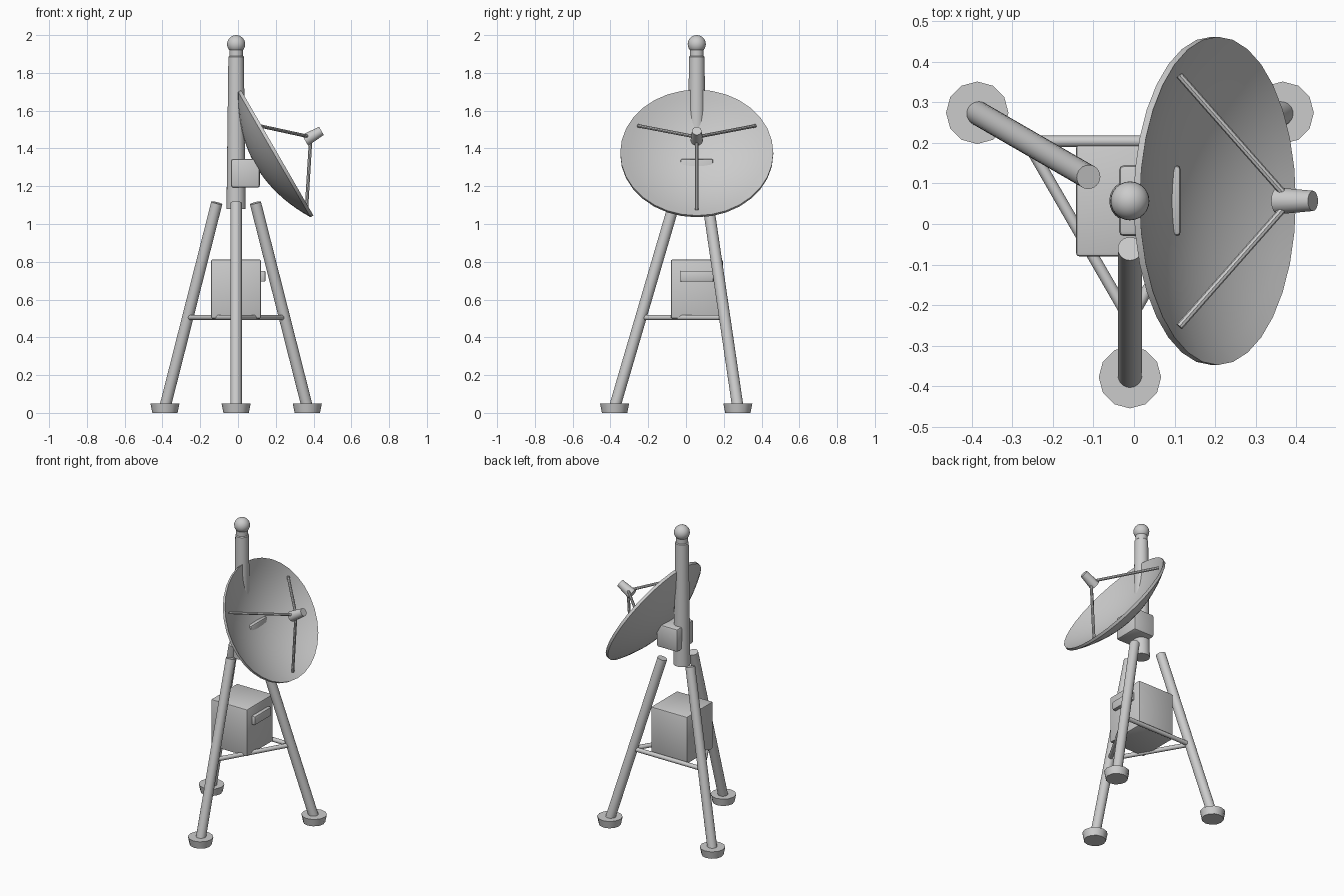
import bpy, bmesh, math
from mathutils import Vector, Matrix

if "Cube" in bpy.data.objects:
    bpy.data.objects.remove(bpy.data.objects["Cube"])

grey = bpy.data.materials.new("light_grey")
grey.use_nodes = True
grey.diffuse_color = (0.6, 0.6, 0.6, 1)
grey.node_tree.nodes["Principled BSDF"].inputs["Base Color"].default_value = grey.diffuse_color

CX, CY = -0.01, 0.057          # mast axis
AXIS = Vector((math.cos(math.radians(30)), 0, math.sin(math.radians(30))))


def finish(name, bm):
    bmesh.ops.recalc_face_normals(bm, faces=bm.faces)
    mesh = bpy.data.meshes.new(name)
    bm.to_mesh(mesh)
    bm.free()
    mesh.materials.append(grey)
    obj = bpy.data.objects.new(name, mesh)
    bpy.context.collection.objects.link(obj)
    bpy.ops.object.select_all(action='DESELECT')
    obj.select_set(True)
    bpy.context.view_layer.objects.active = obj
    bpy.ops.object.shade_smooth_by_angle(angle=math.radians(35))
    return obj


def rod(name, start, end, r1, r2=None, sides=24):
    a, b = Vector(start), Vector(end)
    bm = bmesh.new()
    turn = (b - a).to_track_quat('Z', 'Y').to_matrix().to_4x4()
    bmesh.ops.create_cone(bm, cap_ends=True, segments=sides, radius1=r1,
                          radius2=r1 if r2 is None else r2, depth=(b - a).length,
                          matrix=Matrix.Translation((a + b) / 2) @ turn)
    return finish(name, bm)


def box(name, low, high, bevel):
    low, high = Vector(low), Vector(high)
    bm = bmesh.new()
    bmesh.ops.create_cube(bm, size=1, matrix=Matrix.Translation((low + high) / 2)
                          @ Matrix.Diagonal((*(high - low), 1)))
    bmesh.ops.bevel(bm, geom=bm.edges[:], offset=bevel, segments=2,
                    profile=0.5, affect='EDGES')
    return finish(name, bm)


def lathe(name, profile, steps, matrix):
    bm = bmesh.new()
    verts = [bm.verts.new((r, 0, z)) for r, z in profile]
    edges = [bm.edges.new(pair) for pair in zip(verts, verts[1:])]
    bmesh.ops.spin(bm, geom=verts + edges, cent=(0, 0, 0), axis=(0, 0, 1),
                   angle=math.tau, steps=steps)
    bmesh.ops.remove_doubles(bm, verts=bm.verts, dist=0.0005)
    bmesh.ops.transform(bm, matrix=matrix, verts=bm.verts)
    return finish(name, bm)


def around(angle, radius, z):
    return (CX + radius * math.cos(angle), CY + radius * math.sin(angle), z)


# Tripod legs, feet and braces
names = ["front", "left", "right"]
angles = [math.radians(a) for a in (-90, 30, 150)]
for i, (side, a) in enumerate(zip(names, angles)):
    rod(side + "_leg", around(a, 0.435, 0.03), around(a, 0.118, 1.112), 0.03)
    rod(side + "_foot", around(a, 0.435, 0), around(a, 0.435, 0.05), 0.067, 0.077, 12)
    rod(side + "_brace", around(a, 0.294, 0.505),
        around(angles[(i + 1) % 3], 0.294, 0.505), 0.014, sides=12)

# Equipment cabinet with its handle
box("cabinet", (-0.143, -0.08, 0.5), (0.122, 0.195, 0.812), 0.008)
box("cabinet_handle", (0.115, -0.03, 0.695), (0.145, 0.145, 0.752), 0.006)

# Mast with neck and ball
lathe("mast", [(0, 1.08), (0.051, 1.08), (0.041, 1.885), (0.036, 1.89),
               (0.036, 1.93), (0, 1.93)], 24, Matrix.Translation((CX, CY, 0)))
bm = bmesh.new()
bmesh.ops.create_uvsphere(bm, u_segments=24, v_segments=14, radius=0.048,
                          matrix=Matrix.Translation((CX, CY, 1.952)))
finish("mast_ball", bm)

# Dish mount block
box("dish_mount", (-0.037, -0.03, 1.193), (0.116, 0.145, 1.345), 0.012)

# Slightly oval parabolic dish, lathed as a closed shell and tilted upwards
R, DEPTH, THICK, RINGS = 0.405, 0.115, 0.018, 10
inner = [(R * k / RINGS, DEPTH * ((k / RINGS) ** 2 - 1)) for k in range(RINGS + 1)]
outer = [(r, z - THICK) for r, z in reversed(inner)]
tilt = Matrix.Rotation(math.radians(60), 4, 'Y')
lathe("dish", inner + outer, 32, Matrix.Translation((0.207, CY, 1.378)) @ tilt
      @ Matrix.Diagonal((0.95, 1, 1, 1)))

# Feed horn and its three struts
horn = Vector((0.355, CY, 1.443))
rod("feed_horn", horn, horn + AXIS * 0.1, 0.033, 0.025, 16)
hub = horn + AXIS * 0.035
rod("lower_strut", (0.362, CY, 1.075), hub, 0.009, sides=8)
for side, s in (("left", -1), ("right", 1)):
    rod(side + "_strut", (0.112, CY + s * 0.31, 1.52), hub, 0.009, sides=8)
